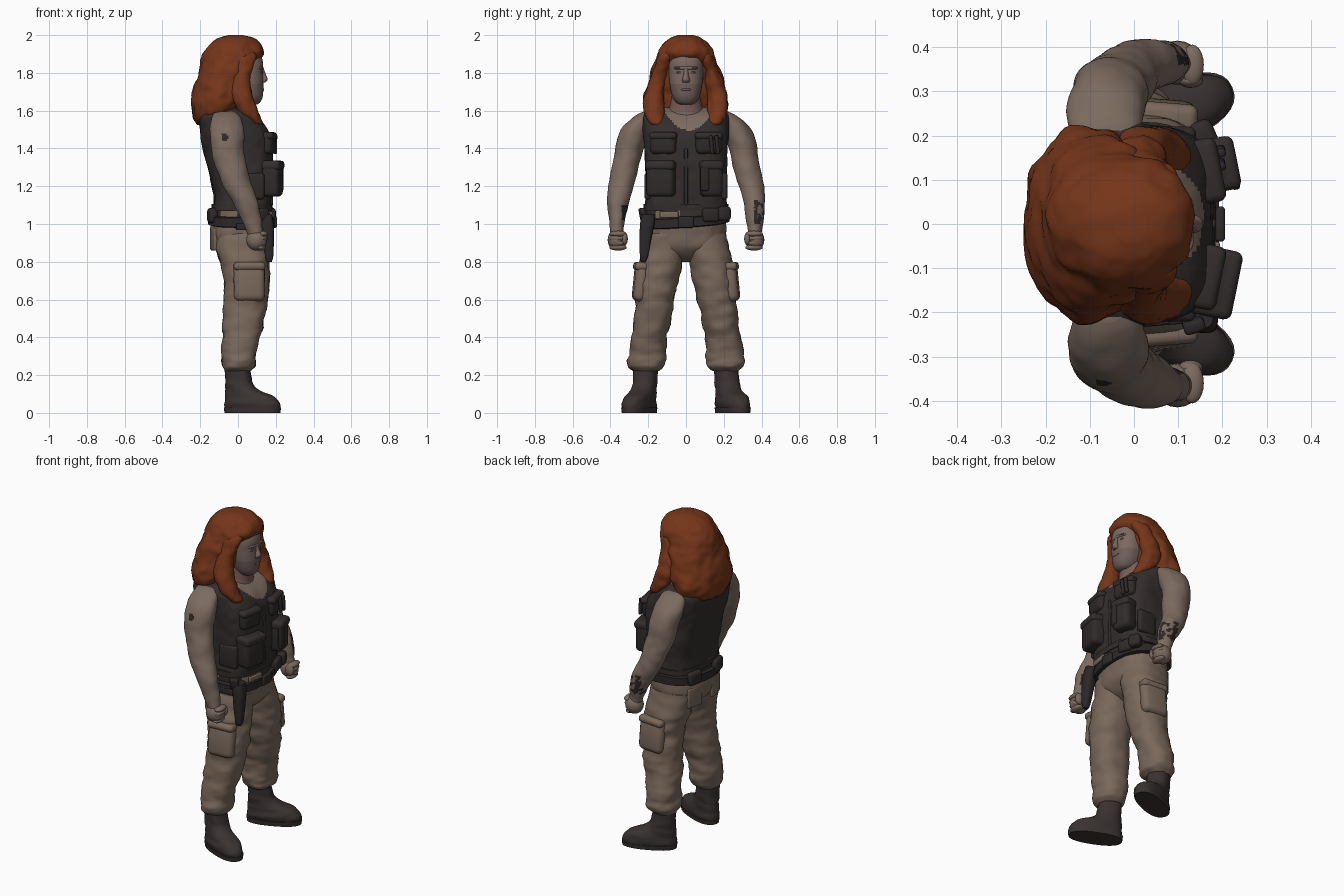
import bpy, bmesh, math
from mathutils import Vector, Matrix, noise


def material(name, rgb):
    m = bpy.data.materials.new(name)
    m.diffuse_color = (*rgb, 1)
    return m


SKIN = material("skin", (0.200, 0.146, 0.116))
FACE = material("face skin", (0.200, 0.140, 0.120))
NECK = material("flushed neck", (0.195, 0.105, 0.098))
BEARD = material("stubble", (0.155, 0.112, 0.102))
HAIR = material("red hair", (0.180, 0.036, 0.010))
VEST = material("vest cloth", (0.034, 0.026, 0.026))
POUCH = material("pouch cloth", (0.030, 0.023, 0.023))
PANTS = material("tan cloth", (0.192, 0.138, 0.104))
BOOT = material("boot leather", (0.042, 0.032, 0.031))
DARK = material("dark leather", (0.026, 0.020, 0.021))


def finish(name, bm, mats, rule=None, angle=45):
    bmesh.ops.recalc_face_normals(bm, faces=bm.faces)
    if rule:
        for f in bm.faces:
            f.material_index = rule(f.calc_center_median())
    me = bpy.data.meshes.new(name)
    bm.to_mesh(me)
    bm.free()
    for m in mats:
        me.materials.append(m)
    me.shade_smooth()
    me.set_sharp_from_angle(angle=math.radians(angle))
    ob = bpy.data.objects.new(name, me)
    bpy.context.collection.objects.link(ob)
    return ob


def spline(rows, k):
    """Smoothly fill in k steps between the given sections."""
    out = []
    for i in range(len(rows) - 1):
        p = [rows[max(0, min(len(rows) - 1, i + d))] for d in (-1, 0, 1, 2)]
        for j in range(k):
            t = j / k
            out.append([0.5 * (2 * b + (c - a) * t + (2 * a - 5 * b + 4 * c - d) * t * t
                               + (3 * b - a - 3 * c + d) * t ** 3) for a, b, c, d in zip(*p)])
    return out + [list(rows[-1])]


def loft(name, rows, mats, n=32, k=4, power=2.0, rough=0.0, freq=(9, 9, 9),
         rule=None, matrix=None, tilt=0.0, sag=0.0, angle=45):
    """Skin horizontal rings given as (x, y, z, x radius, y radius)."""
    bm = bmesh.new()
    rings = []
    for x, y, z, rx, ry in spline(rows, k):
        ring = []
        for i in range(n):
            a = 2 * math.pi * i / n
            c, s = math.cos(a), math.sin(a)
            c = math.copysign(abs(c) ** (2 / power), c)
            s = math.copysign(abs(s) ** (2 / power), s)
            v = Vector((x + rx * c, y + ry * s, z))
            if rough:
                q = Vector(v[j] * freq[j] for j in range(3))
                g = rough * (noise.noise(q) + 0.5 * noise.noise(q * 2.1))
                v += Vector((c, s, 0)) * g
            v.z += tilt * v.y - sag * max(0, c)
            ring.append(bm.verts.new(v))
        rings.append(ring)
    for a, b in zip(rings, rings[1:]):
        for i in range(n):
            j = (i + 1) % n
            bm.faces.new((a[i], a[j], b[j], b[i]))
    bm.faces.new(rings[0])
    bm.faces.new(rings[-1])
    if matrix:
        bm.transform(matrix)
    return finish(name, bm, mats, rule, angle)


def box(name, loc, size, mat, turn=0.0, lean=0.0, bevel=0.018):
    bm = bmesh.new()
    bmesh.ops.create_cube(bm, size=1)
    bm.transform(Matrix.Diagonal((*size, 1)))
    bmesh.ops.bevel(bm, geom=bm.edges[:], offset=min(bevel, min(size) * 0.45),
                    segments=3, profile=0.5, affect='EDGES')
    bm.transform(Matrix.Translation(loc) @ Matrix.Rotation(turn, 4, 'Z') @ Matrix.Rotation(lean, 4, 'X'))
    return finish(name, bm, [mat])


def ball(name, loc, radii, mat):
    bm = bmesh.new()
    bmesh.ops.create_uvsphere(bm, u_segments=20, v_segments=12, radius=1)
    bm.transform(Matrix.Translation(loc) @ Matrix.Diagonal((*radii, 1)))
    return finish(name, bm, [mat])


# Vest over the chest, with an open scoop neck
def neckline(c):
    return 1 if c.x > -0.03 and c.z > 1.495 + 6 * (c.y - .015) ** 2 else 0


loft("vest", [(.02, 0, 1.07, .155, .218), (.025, 0, 1.15, .153, .212), (.015, 0, 1.25, .165, .214),
              (.005, 0, 1.35, .178, .218), (-.010, 0, 1.45, .187, .224), (-.03, 0, 1.52, .175, .229),
              (-.053, 0, 1.57, .150, .229), (-.063, 0, 1.60, .112, .20), (-.06, 0, 1.62, .06, .13)],
     [VEST, SKIN], n=160, k=14, power=3.3, rough=.007, rule=neckline)
box("vest_zip", (.176, 0, 1.25), (.02, .02, .30), POUCH, bevel=.006)

# Vest pouches with flaps
for s in (-1, 1):
    turn = s * .2
    box("lower_pouch", (.178, s * .132, 1.24), (.10, .115 if s > 0 else .15, .19), POUCH, turn, 0, .025)
    box("lower_pouch_flap", (.182, s * .132, 1.31), (.105, .122 if s > 0 else .157, .05), VEST, turn)
    box("upper_pouch", (.152, s * .118, 1.425), (.08, .14, .11), POUCH, turn, 0, .025)
    box("upper_pouch_flap", (.155, s * .118, 1.466), (.086, .147, .04), VEST, turn)
    box("side_pouch", (.08, s * .203, 1.20), (.12, .035, .14), POUCH)
    box("shoulder_pad", (.088, s * .16, 1.515), (.06, .07, .08), VEST, turn, 0, .028)
box("radio", (.228, .10, 1.24), (.022, .045, .13), DARK, .1, 0, .008)
for y in (.135, .165):
    box("tool_loop", (.197, y, 1.42), (.02, .02, .10), DARK, .2, .1, .008)


# Trousers: seat, waist and legs, with patches of shirt showing above the belt
def waist(c):
    if c.z < 1.02 or (c.x > .05 and -.16 < c.y < -.03):
        return 0
    return 0 if -.11 < c.x < .03 and abs(c.y) > .12 and noise.noise(c * 14) > -.15 else 1


loft("trouser_seat", [(.035, 0, .80, .03, .06), (.033, 0, .83, .085, .12), (.018, 0, .88, .144, .19),
                      (.010, 0, .95, .160, .21), (.018, 0, 1.02, .160, .212), (.02, 0, 1.08, .155, .212)],
     [PANTS, VEST], n=64, k=8, power=2.5, rough=.006, rule=waist)
for s in (-1, 1):
    loft("trouser_leg", [(.0, s * .21, .222, .068, .07), (.003, s * .208, .245, .084, .094),
                         (.005, s * .207, .28, .09, .102), (.01, s * .202, .36, .094, .097),
                         (.025, s * .185, .45, .105, .097), (.038, s * .17, .55, .112, .1),
                         (.045, s * .155, .65, .118, .106), (.04, s * .14, .75, .123, .113),
                         (.024, s * .12, .85, .136, .117), (.012, s * .1, .95, .142, .11)],
         [PANTS], n=40, k=6, power=2.2, rough=.011, freq=(9, 9, 18))
    box("cargo_pocket", (.06, s * .241, .69), (.165, .07, .20), PANTS, s * -.08, s * .10, .032)
    box("cargo_flap", (.06, s * .240, .775), (.168, .071, .045), PANTS, s * -.08, s * .10, .02)
    box("back_pocket", (-.128, s * .1, .92), (.02, .11, .12), PANTS, s * -.2, 0, .009)

    # Boots turned slightly outward
    place = Matrix.Translation((0, s * .215, 0)) @ Matrix.Rotation(s * .40, 4, 'Z')
    loft("boot", [(.083, 0, .02, .156, .066), (.082, 0, .05, .155, .071), (.068, 0, .085, .138, .066),
                  (.03, 0, .115, .098, .062), (.008, 0, .15, .075, .062), (.0, 0, .20, .067, .062),
                  (-.004, 0, .26, .068, .064)],
         [BOOT], power=2.3, rough=.005, freq=(12, 12, 25), matrix=place)
    loft("boot_sole", [(.083, 0, 0, .156, .068), (.083, 0, .028, .159, .072)], [BOOT],
         k=1, power=2.4, matrix=place)

# Belt, buckle and belt pouches
loft("belt", [(.018, 0, .995, .160, .215), (.018, 0, 1.0, .176, .231), (.018, 0, 1.047, .176, .231),
              (.018, 0, 1.052, .160, .215)], [DARK], n=48, k=1, power=2.5, tilt=.07, sag=.015)
loft("vest_hem", [(.020, 0, 1.072, .162, .224), (.022, 0, 1.105, .162, .224)], [VEST],
     n=48, k=1, power=2.8)
box("buckle", (.195, 0, 1.01), (.022, .08, .06), POUCH, bevel=.008)
for y, w in ((.13, .09), (.2, .07)):
    box("belt_pouch", (.182 - abs(y) * .12, y, 1.035 + y * .1), (.055, w, .075), POUCH, y * 2)
for s in (-1, 1):
    box("belt_back_pouch", (-.135, s * .11, 1.045), (.045, .10, .08), POUCH, -s * .2)
box("shirt_patch", (.181, -.09, 1.05), (.014, .10, .032), PANTS, -.15, 0, .005)

# Holster with pistol grip
loft("holster", [(.165, -.225, .80, .014, .012), (.165, -.222, .83, .022, .022),
                 (.16, -.215, .92, .030, .032), (.155, -.205, 1.0, .034, .038),
                 (.15, -.20, 1.05, .03, .036)], [DARK], n=20, power=3)
box("pistol_grip", (.135, -.228, 1.05), (.05, .03, .07), DARK, .3, .2, .01)
box("holster_strap", (.07, -.222, .985), (.16, .014, .035), DARK, .08, 0, .005)


# Arms with forearm and shoulder markings
def marks(c):
    if c.y > .36 and 1.0 < c.z < 1.13 and c.x > .02:
        return int(noise.noise(c * 45) > -.08)
    if c.y < 0 and c.y > -.34 and 1.02 < c.z < 1.10 and c.x > .04:
        return 1
    return int(c.y < -.33 and (c.x + .07) ** 2 + (c.z - 1.46) ** 2 < .019 ** 2)


for s in (-1, 1):
    loft("arm", [(.095, s * .365, .92, .036, .036), (.085, s * .365, .97, .043, .037),
                 (.07, s * .365, 1.03, .053, .045), (.042, s * .362, 1.1, .066, .055),
                 (.01, s * .352, 1.17, .074, .063), (-.02, s * .335, 1.25, .078, .068),
                 (-.048, s * .312, 1.35, .084, .075), (-.058, s * .292, 1.44, .087, .078),
                 (-.062, s * .262, 1.51, .088, .072), (-.064, s * .232, 1.555, .082, .058),
                 (-.066, s * .21, 1.582, .065, .042), (-.066, s * .195, 1.595, .04, .025)],
         [SKIN, DARK], n=64, k=8, rough=.008, rule=marks)
    ball("fist", (.098, s * .365, .915), (.054, .05, .056), SKIN)
    for i in range(4):
        ball("finger", (.132 - i * .004, s * .36, .948 - i * .024), (.026, .046, .0165), SKIN)
    ball("thumb", (.128, s * .325, .922), (.028, .017, .035), SKIN)

# Neck and head
loft("neck", [(-.01, 0, 1.5, .12, .13), (-.01, 0, 1.56, .10, .12), (.0, 0, 1.61, .083, .09),
              (.01, 0, 1.7, .075, .075)], [SKIN, NECK], k=6, rule=lambda c: int(c.z > 1.59))
loft("head", [(.07, 0, 1.632, .03, .03), (.063, 0, 1.645, .055, .053), (.052, 0, 1.68, .08, .074),
              (.046, 0, 1.74, .088, .086), (.042, 0, 1.80, .09, .09), (.04, 0, 1.86, .092, .09),
              (.03, 0, 1.92, .08, .077)], [FACE, BEARD], n=40, k=6, power=2.25,
     rule=lambda c: int(c.z < 1.735 and c.x > .03))
loft("nose", [(.130, 0, 1.748, .014, .018), (.136, 0, 1.765, .021, .02), (.132, 0, 1.79, .016, .013),
              (.124, 0, 1.825, .012, .012)], [FACE], n=16)
ball("brow", (.116, 0, 1.826), (.02, .065, .014), FACE)
ball("lips", (.127, 0, 1.712), (.011, .028, .008), NECK)
for s in (-1, 1):
    ball("eye", (.122, s * .035, 1.803), (.008, .016, .006), BEARD)
    ball("eyebrow", (.124, s * .037, 1.827), (.011, .024, .005), BEARD)

# Long wavy hair, fringe and front locks
loft("hair", [(-.125, 0, 1.525, .085, .13), (-.125, 0, 1.56, .110, .195), (-.11, 0, 1.64, .138, .222),
              (-.092, 0, 1.72, .14, .205), (-.07, 0, 1.80, .138, .186), (-.052, 0, 1.85, .138, .170),
              (-.022, 0, 1.90, .157, .152), (-.015, 0, 1.95, .135, .122), (-.01, 0, 1.985, .09, .083),
              (-.01, 0, 2.0, .04, .04)], [HAIR], n=64, k=8, power=2.15, rough=.013,
     freq=(14, 14, 12))
for s in (-1, 1):
    loft("front_lock", [(.105, s * .145, 1.515, .015, .022), (.085, s * .155, 1.545, .04, .043),
                        (.05, s * .17, 1.60, .055, .055), (.020, s * .167, 1.68, .055, .052),
                        (.012, s * .148, 1.76, .052, .046), (.026, s * .126, 1.83, .053, .040),
                        (.045, s * .097, 1.89, .055, .045), (.04, s * .07, 1.93, .03, .03)],
         [HAIR], n=28, k=6, rough=.010, freq=(18, 18, 14))
